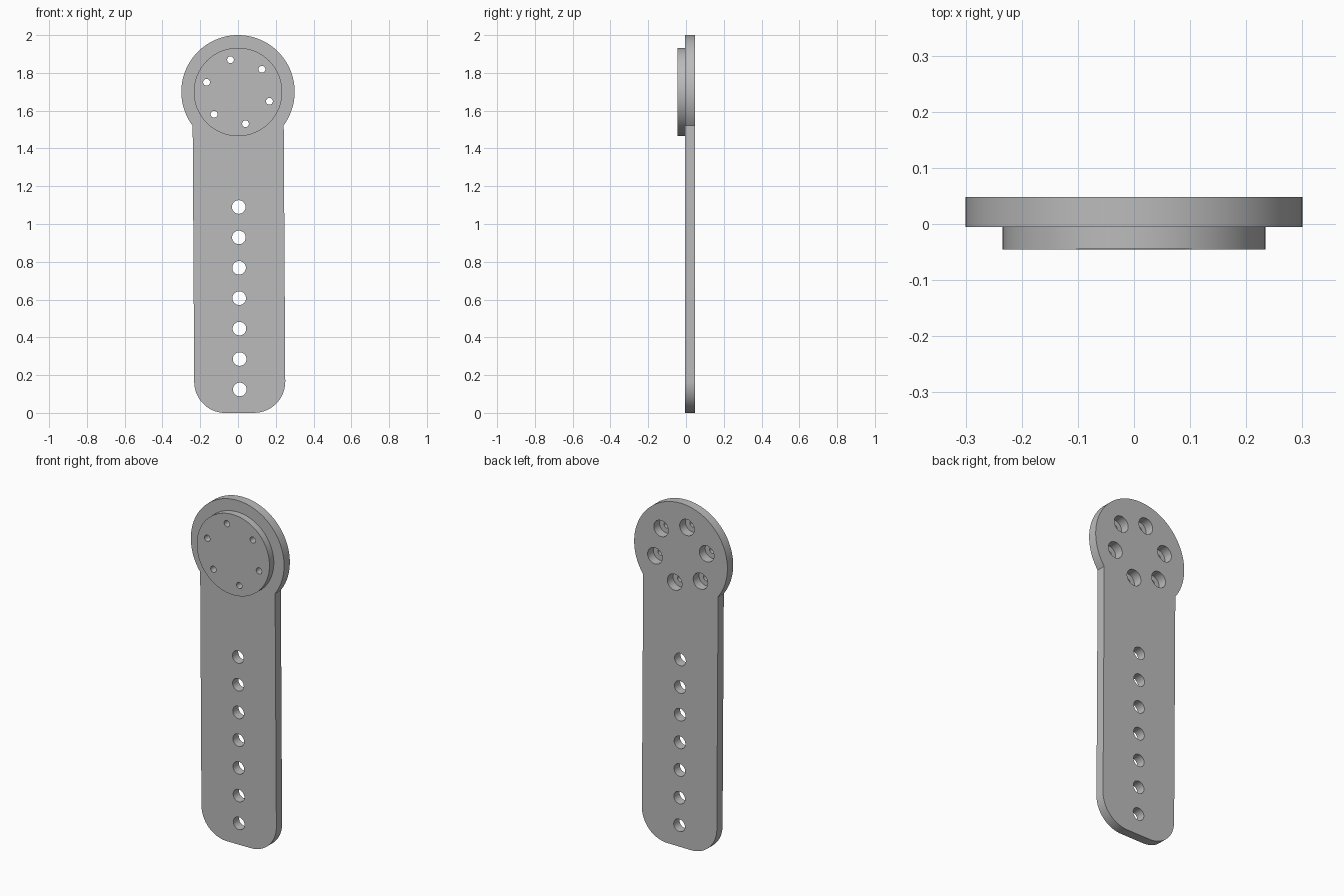
import bpy
import bmesh
from math import cos, sin, pi, acos, radians
from mathutils import Matrix

cube = bpy.data.objects.get("Cube")
if cube:
    bpy.data.objects.remove(cube, do_unlink=True)

grey = bpy.data.materials.new("plain grey")
grey.use_nodes = True
COLOR = (0.5, 0.5, 0.5, 1)
grey.diffuse_color = COLOR
grey.node_tree.nodes["Principled BSDF"].inputs["Base Color"].default_value = COLOR

PIVOT_Z = 1.7     # centre of the round head
TILT = 0.006      # slight lean of the arm
HEAD_R, ARM_HALF, CORNER = 0.3, 0.241, 0.165


def arc(cx, cy, r, start, end, n):
    return [(cx + r * cos(start + (end - start) * i / n),
             cy + r * sin(start + (end - start) * i / n)) for i in range(n + 1)]


def circle(cx, cy, r, n=48):
    return arc(cx, cy, r, 0, 2 * pi, n)[:-1]


def lean(points):
    return [(x * cos(TILT) - y * sin(TILT), x * sin(TILT) + y * cos(TILT)) for x, y in points]


def slab(name, loops, y_front, y_back):
    """Extrude an outline with holes between two depths."""
    curve = bpy.data.curves.new(name + " outline", 'CURVE')
    curve.dimensions = '2D'
    curve.fill_mode = 'BOTH'
    curve.extrude = (y_back - y_front) / 2
    for points in loops:
        spline = curve.splines.new('POLY')
        spline.points.add(len(points) - 1)
        for p, (x, y) in zip(spline.points, points):
            p.co = (x, y, 0, 1)
        spline.use_cyclic_u = True
    temp = bpy.data.objects.new(name + " outline", curve)
    bpy.context.collection.objects.link(temp)
    bpy.context.view_layer.update()
    mesh = bpy.data.meshes.new_from_object(
        temp.evaluated_get(bpy.context.evaluated_depsgraph_get()))
    bpy.data.objects.remove(temp, do_unlink=True)
    # Weld the caps to the walls and stand the slab upright
    bm = bmesh.new()
    bm.from_mesh(mesh)
    bmesh.ops.remove_doubles(bm, verts=bm.verts, dist=1e-5)
    bmesh.ops.transform(bm, verts=bm.verts, matrix=Matrix.Rotation(pi / 2, 4, 'X'))
    bmesh.ops.recalc_face_normals(bm, faces=bm.faces)
    bm.to_mesh(mesh)
    bm.free()
    mesh.name = name
    mesh.materials.clear()
    mesh.materials.append(grey)
    obj = bpy.data.objects.new(name, mesh)
    obj.location = (0, (y_front + y_back) / 2, PIVOT_Z)
    bpy.context.collection.objects.link(obj)
    bpy.ops.object.select_all(action='DESELECT')
    obj.select_set(True)
    bpy.context.view_layer.objects.active = obj
    bpy.ops.object.shade_smooth_by_angle(angle=radians(30))
    return obj


def bolt_ring(r):
    return [circle(0.174 * cos(a), 0.174 * sin(a), r, 32)
            for a in (radians(-16.8 + 60 * k) for k in range(6))]


# Arm plate: round head, straight sides, rounded foot
neck = acos(ARM_HALF / HEAD_R)
inner = ARM_HALF - CORNER
foot = -PIVOT_Z + CORNER
outline = (arc(0, 0, HEAD_R, -neck, pi + neck, 96)
           + arc(-inner, foot, CORNER, pi, 1.5 * pi, 24)
           + arc(inner, foot, CORNER, 1.5 * pi, 2 * pi, 24))
adjustment_holes = [lean(circle(0, -0.61 - 0.161 * k, 0.036)) for k in range(7)]
slab("arm_plate", [lean(outline)] + adjustment_holes + bolt_ring(0.047), -0.005, 0.048)

# Raised round boss on the front; its smaller bolt holes leave stepped recesses behind
slab("front_boss", [circle(0, -0.001, 0.234, 96)] + bolt_ring(0.018), -0.045, -0.005)
